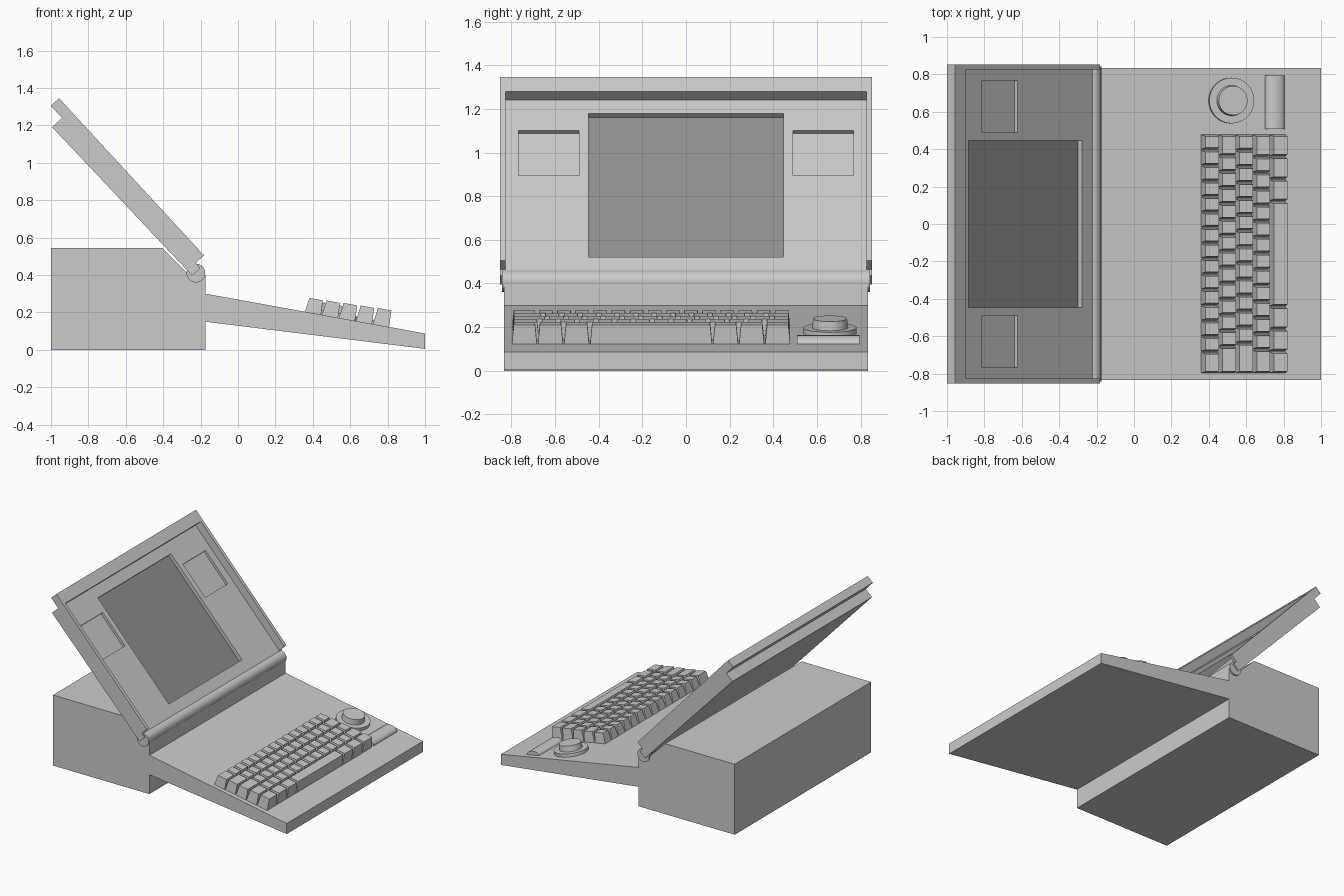
import bpy, bmesh
from math import cos, sin, pi, atan2
from mathutils import Matrix, Vector

if "Cube" in bpy.data.objects:
    bpy.data.objects.remove(bpy.data.objects["Cube"])


def solid(name, pairs, matrix=Matrix(), smooth=False):
    """One object from pairs of matching rings, each pair capped and bridged."""
    bm = bmesh.new()
    for a, b in pairs:
        va = [bm.verts.new(p) for p in a]
        vb = [bm.verts.new(p) for p in b]
        bm.faces.new(va[::-1])
        bm.faces.new(vb)
        n = len(va)
        for i in range(n):
            j = (i + 1) % n
            bm.faces.new((va[i], va[j], vb[j], vb[i]))
    bmesh.ops.recalc_face_normals(bm, faces=bm.faces)
    me = bpy.data.meshes.new(name)
    bm.to_mesh(me)
    bm.free()
    ob = bpy.data.objects.new(name, me)
    ob.matrix_world = matrix
    bpy.context.collection.objects.link(ob)
    if smooth:
        bpy.ops.object.select_all(action='DESELECT')
        ob.select_set(True)
        bpy.context.view_layer.objects.active = ob
        bpy.ops.object.shade_smooth_by_angle()
    return ob


def profile(pts, y0, y1):
    """Side profile in xz, extruded along y."""
    return [(x, y0, z) for x, z in pts], [(x, y1, z) for x, z in pts]


def rect(x0, x1, y0, y1, z):
    return [(x0, y0, z), (x1, y0, z), (x1, y1, z), (x0, y1, z)]


def box(x0, x1, y0, y1, z0, z1):
    return rect(x0, x1, y0, y1, z0), rect(x0, x1, y0, y1, z1)


def circle(cx, cy, r, z, n=48):
    return [(cx + r * cos(2 * pi * i / n), cy + r * sin(2 * pi * i / n), z) for i in range(n)]


def frame(x, z, angle):
    return Matrix.Translation((x, 0, z)) @ Matrix.Rotation(angle, 4, 'Y')


# Body: rear case and sloping keyboard deck
W = 0.833
solid("body", [profile([(-1, 0), (-0.175, 0), (-0.175, 0.15), (1, 0.005), (1, 0.087),
                        (-0.175, 0.30), (-0.175, 0.40), (-0.275, 0.415),
                        (-0.405, 0.545), (-1, 0.545)], -W, W)])

# Hinge barrel
barrel = [(-0.225 + 0.05 * cos(2 * pi * i / 40), 0.41 + 0.05 * sin(2 * pi * i / 40))
          for i in range(40)]
solid("hinge_barrel", [profile(barrel, -0.843, 0.843)], smooth=True)

# Lid, in its own tilted frame: x runs down the lid, z points out of the screen
LID = frame(-0.957, 1.345, atan2(0.735, 0.678))
L, I = 0.853, 0.827
u_shape = [(0, -L), (1.143, -L), (1.143, -I), (0.088, -I),
           (0.088, I), (1.143, I), (1.143, L), (0, L)]
solid("lid_rim", [([(x, y, -0.06) for x, y in u_shape], [(x, y, 0) for x, y in u_shape])], LID)
panel = solid("lid_panel", [profile([(0.088, -0.06), (1.18, -0.06), (1.18, -0.12),
                                     (0.088, -0.132)], -L, L)], LID)

# Recesses for the screen and the two side pockets
cutter = solid("recess_cutter", [box(0.17, 1.065, -0.447, 0.447, -0.09, 0)] +
               [box(0.276, 0.556, min(a, b), max(a, b), -0.08, 0)
                for a, b in ((0.49, 0.767), (-0.49, -0.767))], LID)
cutter.hide_render = True
cutter.hide_viewport = False
cut = panel.modifiers.new("recesses", 'BOOLEAN')
cut.operation = 'DIFFERENCE'
cut.solver = 'EXACT'
cut.object = cutter
bpy.context.view_layer.objects.active = panel
bpy.ops.object.modifier_apply(modifier=cut.name)
bpy.data.objects.remove(cutter)

# Screen
screen = solid("screen", [box(0.17, 1.065, -0.447, 0.447, -0.095, -0.088)], LID)
grey = bpy.data.materials.new("screen_grey")
grey.diffuse_color = (0.28, 0.28, 0.28, 1)
grey.use_nodes = True
grey.node_tree.nodes["Principled BSDF"].inputs["Base Color"].default_value = grey.diffuse_color
screen.data.materials.append(grey)

# Keyboard, in the deck's frame: rows run from the back to the front edge
DECK = frame(-0.175, 0.30, atan2(0.213, 1.175))
rows = [[1.4] + [1] * 13 + [1],
        [1.7] + [1] * 12 + [1.35],
        [1.9] + [1] * 12 + [1],
        [1.5] + [1] * 12 + [1.4],
        [1.4] * 3 + [6.6] + [1.4] * 3]
for r, widths in enumerate(rows):
    x, y = 0.54 + 0.0925 * r, -0.80
    unit = 1.28 / sum(widths)
    h = 0.077 + 0.003 * r
    keys = []
    for w in widths:
        y1 = y + w * unit
        keys.append((rect(x, x + 0.089, y + 0.002, y1 - 0.002, -0.005),
                     rect(x + 0.012, x + 0.085, y + 0.011, y1 - 0.011, h)))
        y = y1
    solid("key_row_%d" % (r + 1), keys, DECK)

# Dial: wide flange with a raised centre
solid("dial_flange", [(circle(0.705, 0.66, 0.122, -0.005), circle(0.705, 0.66, 0.122, 0.024))],
      DECK, True)
solid("dial_centre", [(circle(0.705, 0.66, 0.082, 0.02), circle(0.705, 0.66, 0.078, 0.066))],
      DECK, True)

# Rounded bar in front of the dial
arc = [(0.943 - 0.053 * cos(pi * i / 12), 0.03 * sin(pi * i / 12)) for i in range(13)]
solid("rounded_bar", [profile([(0.89, -0.005)] + arc + [(0.996, -0.005)], 0.508, 0.795)],
      DECK, True)
